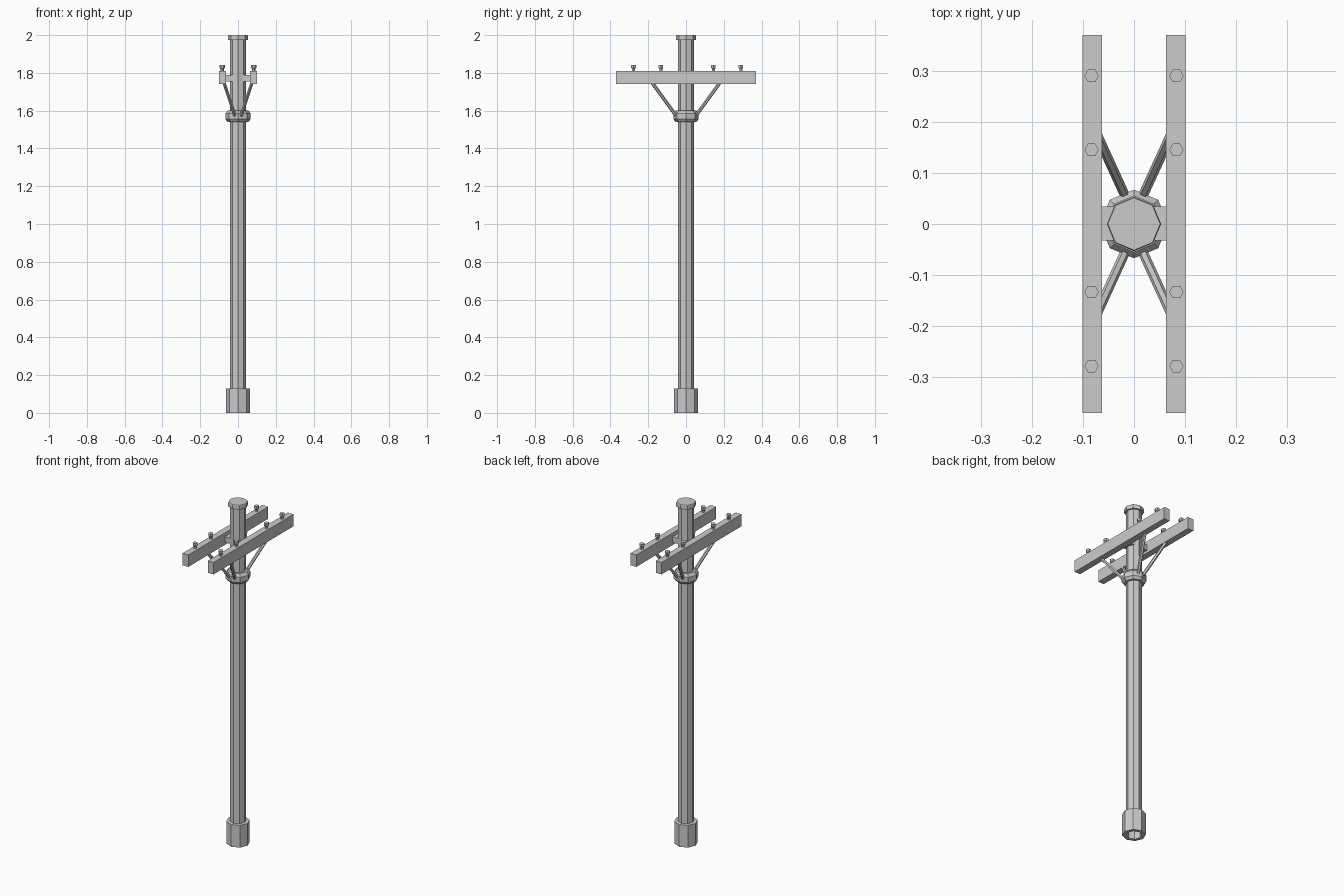
import bpy, bmesh, math
from mathutils import Vector

if "Cube" in bpy.data.objects:
    bpy.data.objects.remove(bpy.data.objects["Cube"])


def finish(name, bm):
    bmesh.ops.remove_doubles(bm, verts=bm.verts, dist=1e-5)
    bmesh.ops.recalc_face_normals(bm, faces=bm.faces)
    me = bpy.data.meshes.new(name)
    bm.to_mesh(me)
    bm.free()
    ob = bpy.data.objects.new(name, me)
    bpy.context.collection.objects.link(ob)
    return ob


def lathe(name, profile, sides=8, loc=(0, 0, 0), cap_bottom=False, cap_top=False, loop=False):
    """Flat-sided turned shape from (radius, z) points, corners on the axes."""
    bm = bmesh.new()
    rings = [[bm.verts.new((r * math.cos(2 * math.pi * i / sides),
                            r * math.sin(2 * math.pi * i / sides), z))
              for i in range(sides)] for r, z in profile]
    pairs = list(zip(rings, rings[1:]))
    if loop:
        pairs.append((rings[-1], rings[0]))
    for a, b in pairs:
        for i in range(sides):
            j = (i + 1) % sides
            bm.faces.new((a[i], a[j], b[j], b[i]))
    if cap_bottom:
        bm.faces.new(rings[0][::-1])
    if cap_top:
        bm.faces.new(rings[-1])
    ob = finish(name, bm)
    ob.location = loc
    return ob


def box(name, lo, hi):
    bm = bmesh.new()
    bmesh.ops.create_cube(bm, size=1)
    for v in bm.verts:
        v.co = Vector([(l + h) / 2 + c * (h - l) for l, h, c in zip(lo, hi, v.co)])
    return finish(name, bm)


def rod(name, a, b, radius, sides=6):
    a, b = Vector(a), Vector(b)
    ob = lathe(name, [(radius, 0), (radius, (b - a).length)], sides, a, True, True)
    ob.rotation_euler = (b - a).to_track_quat('Z', 'Y').to_euler()
    return ob


# Shaft (open underneath), foot sleeve, brace collar and top cap
lathe("pole_shaft", [(0.042, 0), (0.042, 1.985)], cap_top=True)
lathe("foot_sleeve", [(0.042, 0), (0.063, 0), (0.063, 0.13), (0.042, 0.13)])
lathe("brace_collar", [(0.040, 1.54), (0.055, 1.54), (0.067, 1.555), (0.067, 1.585),
                       (0.055, 1.60), (0.040, 1.60)], loop=True)
lathe("top_cap", [(0.042, 1.975), (0.053, 1.975), (0.053, 1.995), (0.051, 2.0)],
      cap_bottom=True, cap_top=True)

# Block joining both crossarms through the pole
box("arm_spacer", (-0.065, -0.032, 1.755), (0.065, 0.034, 1.788))

for sx, side in ((-1, "left"), (1, "right")):
    # Crossarm
    x0, x1 = sorted((sx * 0.063, sx * 0.101))
    box(f"crossarm_{side}", (x0, -0.37, 1.74), (x1, 0.37, 1.81))
    # Insulator pegs: thin stem with wider head
    for n, y in enumerate((-0.278, -0.133, 0.145, 0.29)):
        lathe(f"insulator_{side}_{n}",
              [(0.009, 1.805), (0.009, 1.822), (0.014, 1.827), (0.014, 1.842)],
              6, (sx * 0.083, y, 0), True, True)
    # Diagonal braces
    for sy, end in ((-1, "front"), (1, "back")):
        rod(f"brace_{side}_{end}", (sx * 0.015, sy * 0.05, 1.57),
            (sx * 0.075, sy * 0.181, 1.75), 0.0095)
